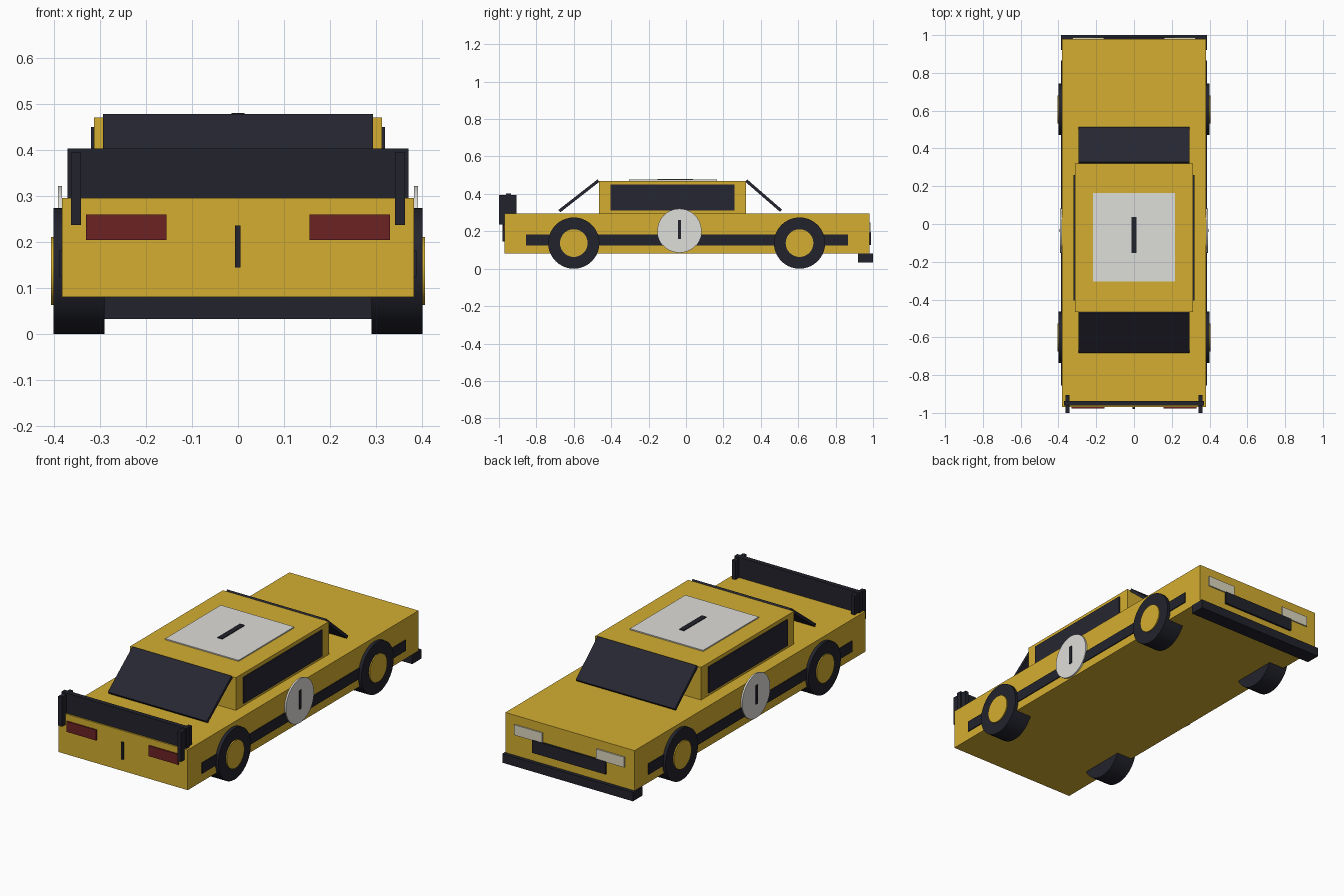
import bpy, math
from mathutils import Vector

if "Cube" in bpy.data.objects:
    bpy.data.objects.remove(bpy.data.objects["Cube"])


def material(name, rgb):
    m = bpy.data.materials.new(name)
    lin = [((c / 255 + 0.055) / 1.055) ** 2.4 for c in rgb]
    m.diffuse_color = (*lin, 1)
    m.use_nodes = True
    m.node_tree.nodes["Principled BSDF"].inputs["Base Color"].default_value = m.diffuse_color
    return m


YELLOW = material("yellow paint", (212, 174, 48))
DARK = material("dark trim", (34, 35, 44))
GLASS = material("tinted glass", (38, 38, 50))
WHITE = material("off white", (222, 221, 216))
LAMP = material("headlight cream", (222, 216, 192))
RED = material("tail light red", (108, 34, 36))


def box(name, x, y, z, mat):
    """Box from (min, max) ranges."""
    lo, hi = Vector((x[0], y[0], z[0])), Vector((x[1], y[1], z[1]))
    bpy.ops.mesh.primitive_cube_add(size=1, location=(lo + hi) / 2)
    o = bpy.context.object
    o.scale = hi - lo
    bpy.ops.object.transform_apply(location=False, rotation=False)
    o.name = name
    o.data.materials.append(mat)
    return o


def pair(name, x, y, z, mat):
    """The same box on both sides of the car."""
    box("left_" + name, (-x[1], -x[0]), y, z, mat)
    box("right_" + name, x, y, z, mat)


def disc(name, r, x0, x1, y, z, mat):
    """Cylinder along x between x0 and x1."""
    bpy.ops.mesh.primitive_cylinder_add(
        vertices=40, radius=r, depth=abs(x1 - x0),
        location=((x0 + x1) / 2, y, z), rotation=(0, math.pi / 2, 0))
    o = bpy.context.object
    o.name = name
    o.data.materials.append(mat)
    bpy.ops.object.shade_smooth_by_angle(angle=math.radians(35))


def slanted_glass(name, y_low, z_low, y_high, z_high):
    """Tilted window plate joining bonnet or boot to the roof edge."""
    dy, dz = y_high - y_low, z_high - z_low
    bpy.ops.mesh.primitive_cube_add(
        size=1, location=(0, (y_low + y_high) / 2, (z_low + z_high) / 2),
        rotation=(math.atan2(dz, dy), 0, 0))
    o = bpy.context.object
    o.scale = (0.586, math.hypot(dy, dz), 0.016)
    o.name = name
    o.data.materials.append(GLASS)


# Body and cabin
box("body", (-0.382, 0.382), (-0.97, 0.98), (0.08, 0.295), YELLOW)
box("cabin", (-0.313, 0.313), (-0.465, 0.32), (0.29, 0.47), YELLOW)

# Windows
pair("side_window", (0.311, 0.319), (-0.405, 0.26), (0.31, 0.45), GLASS)
slanted_glass("rear_window", -0.677, 0.308, -0.468, 0.471)
slanted_glass("windscreen", 0.508, 0.310, 0.322, 0.471)

# Side stripes, roundels and their marks
pair("side_stripe", (0.379, 0.387), (-0.855, 0.865), (0.125, 0.182), DARK)
pair("side_mark", (0.388, 0.395), (-0.043, -0.027), (0.16, 0.26), DARK)
for side, s in (("left", -1), ("right", 1)):
    disc(side + "_roundel", 0.118, s * 0.382, s * 0.391, -0.035, 0.203, WHITE)

    # Wheels
    for end, y in (("tail", -0.6), ("nose", 0.607)):
        disc(f"{side}_{end}_tyre", 0.137, s * 0.29, s * 0.40, y, 0.137, DARK)
        disc(f"{side}_{end}_hub", 0.074, s * 0.38, s * 0.406, y, 0.137, YELLOW)

# Roof panel with mark
box("roof_panel", (-0.217, 0.217), (-0.305, 0.165), (0.469, 0.476), WHITE)
box("roof_mark", (-0.014, 0.014), (-0.153, 0.037), (0.474, 0.480), DARK)

# Nose: bumper, grille, headlights
box("bumper", (-0.386, 0.386), (0.92, 1.0), (0.033, 0.081), DARK)
box("grille", (-0.217, 0.217), (0.97, 0.99), (0.127, 0.195), DARK)
pair("headlight", (0.16, 0.325), (0.97, 0.987), (0.192, 0.247), LAMP)

# Tail: lights, mark, spoiler
pair("tail_light", (0.155, 0.33), (-0.977, -0.968), (0.204, 0.26), RED)
box("tail_mark", (-0.007, 0.005), (-0.98, -0.968), (0.145, 0.236), DARK)
box("spoiler_wing", (-0.37, 0.37), (-0.962, -0.936), (0.29, 0.403), DARK)
pair("spoiler_plate", (0.341, 0.363), (-1.0, -0.905), (0.237, 0.395), DARK)
